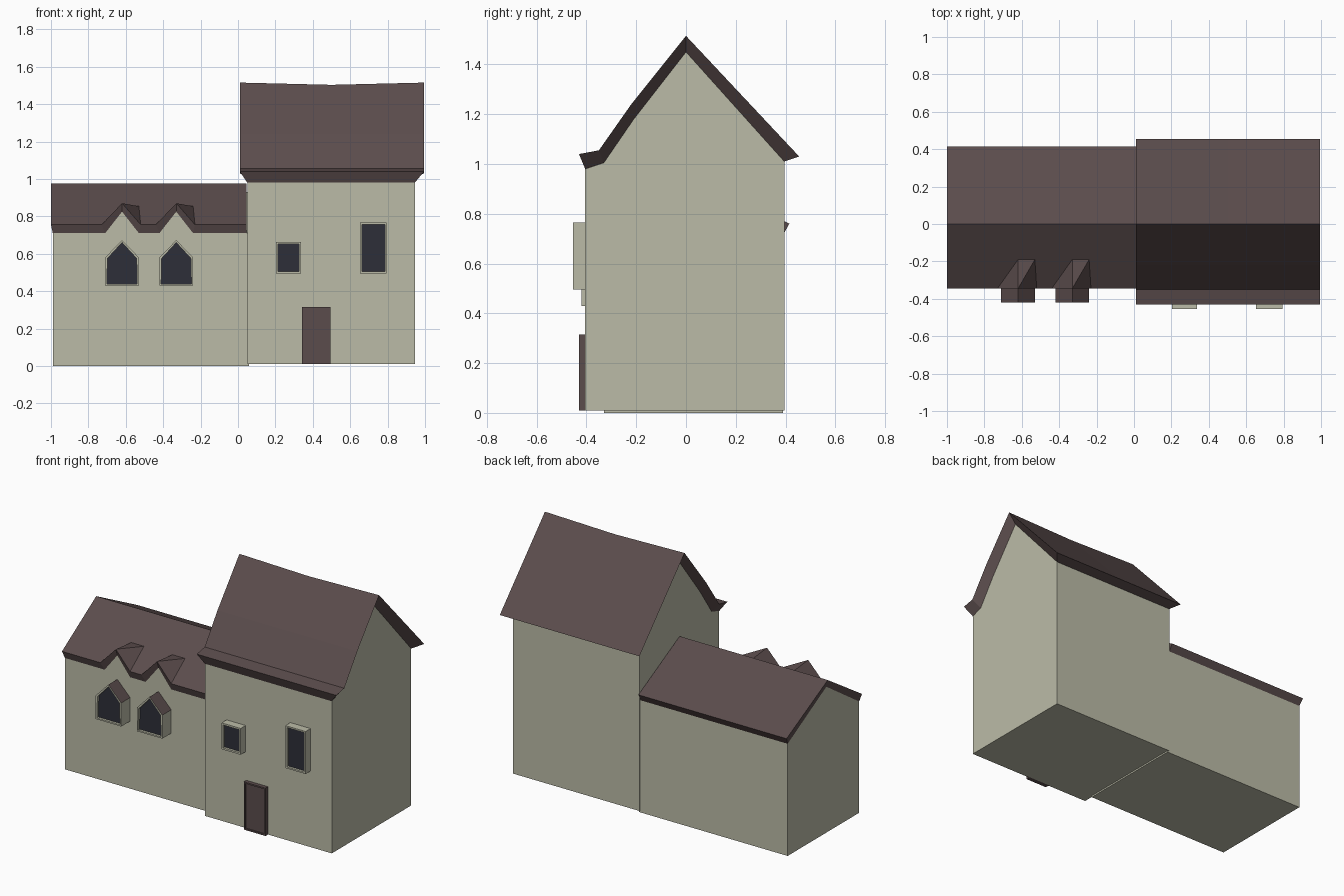
import bpy, bmesh
from mathutils import Vector

cube = bpy.data.objects.get("Cube")
if cube:
    bpy.data.objects.remove(cube, do_unlink=True)


def material(name, rgb):
    m = bpy.data.materials.new(name)
    m.use_nodes = True
    m.diffuse_color = (*rgb, 1)
    m.node_tree.nodes["Principled BSDF"].inputs["Base Color"].default_value = (*rgb, 1)
    return m


PLASTER = material("pale plaster", (0.50, 0.50, 0.39))
ROOF = material("brown roof", (0.105, 0.073, 0.073))
GLASS = material("dark glass", (0.026, 0.028, 0.040))


def finish(name, bm, *mats):
    bmesh.ops.remove_doubles(bm, verts=bm.verts, dist=0.0005)
    bmesh.ops.recalc_face_normals(bm, faces=bm.faces)
    mesh = bpy.data.meshes.new(name)
    bm.to_mesh(mesh)
    bm.free()
    for m in mats:
        mesh.materials.append(m)
    ob = bpy.data.objects.new(name, mesh)
    bpy.context.collection.objects.link(ob)
    return ob


def face(bm, *points):
    return bm.faces.new([bm.verts.new(p) for p in points])


def strip(bm, a, b):
    """Quads between two paths of equal length."""
    for i in range(len(a) - 1):
        face(bm, a[i], a[i + 1], b[i + 1], b[i])


def prism(bm, outline, offset):
    """Extrude a closed outline; returns the face at the starting side."""
    far = [Vector(p) + Vector(offset) for p in outline]
    near = face(bm, *outline)
    face(bm, *far)
    strip(bm, list(outline) + [outline[0]], far + [far[0]])
    return near


def section(x, profile):
    return [(x, y, z) for y, z in profile]


def walls(name, x0, x1, base, top):
    outline = [(top[0][0], base)] + top + [(top[-1][0], base)]
    bm = bmesh.new()
    prism(bm, section(x0, outline), (x1 - x0, 0, 0))
    finish(name, bm, PLASTER)


# Tall house: walls follow the underside of the roof
tall_under = [(-0.405, 0.98), (-0.33, 1.005), (-0.21, 1.18), (0, 1.45), (0.395, 1.01)]
tall_top = [(-0.43, 1.04), (-0.35, 1.055), (-0.22, 1.24), (0, 1.515), (0.455, 1.03)]
walls("tall_house_walls", 0.05, 0.945, 0.01, tall_under)

# Tall roof with bevelled edges and a slightly sagging ridge
bm = bmesh.new()
sagged = [(y, z - 0.012 if y == 0 else z) for y, z in tall_top]
outer = [section(0.01, tall_top), section(0.5, sagged), section(0.995, tall_top)]
inner = [section(0.05, tall_under), section(0.5, tall_under), section(0.945, tall_under)]
for i in range(2):
    strip(bm, outer[i], outer[i + 1])
    strip(bm, inner[i], inner[i + 1])
for i in (0, -1):
    strip(bm, outer[i], inner[i])
    strip(bm, [s[i] for s in outer], [s[i] for s in inner])
finish("tall_roof", bm, ROOF)

# Low wing walls
FRONT, EAVE, RIDGE = -0.33, -0.345, 0.975
low_under = [(FRONT, 0.71), (0, 0.93), (0.39, 0.715)]
low_top = [(EAVE, 0.755), (0, RIDGE), (0.415, 0.76)]
walls("low_wing_walls", -0.99, 0.06, 0.0, low_under)

# Low roof: the front eave climbs over two small dormers
L, R = -1.0, 0.045
BACK_Y = -0.19
back_z = RIDGE + (RIDGE - 0.755) * BACK_Y / -EAVE
dormers = (-0.62, -0.33)
bm = bmesh.new()
slope = [(R, 0, RIDGE), (L, 0, RIDGE), (L, EAVE, 0.755)]
eave_line, wall_line = [(L, EAVE, 0.755)], [(-0.99, FRONT, 0.71)]
for cx in dormers:
    left, peak, right = [(cx + dx, EAVE, z) for dx, z in ((-0.11, 0.755), (0, 0.87), (0.1, 0.755))]
    rear_a, rear_b = (cx, BACK_Y, back_z), (cx + 0.09, BACK_Y, back_z)
    slope += [left, rear_a, rear_b, right]
    eave_line += [left, peak, right]
    wall_line += [(cx - 0.09, FRONT, 0.71), (cx, FRONT, 0.825), (cx + 0.09, FRONT, 0.71)]
    face(bm, left, peak, rear_a)
    face(bm, peak, rear_b, rear_a)
    face(bm, peak, right, rear_b)
eave_line.append((R, EAVE, 0.755))
wall_line.append((R, FRONT, 0.71))
face(bm, *slope, (R, EAVE, 0.755))
strip(bm, eave_line, wall_line)
ends = [section(L, low_top), section(R, low_top)]
unders = [section(-0.99, low_under), section(R, low_under)]
strip(bm, ends[0][1:], ends[1][1:])
strip(bm, [e[2] for e in ends], [u[2] for u in unders])
for e, u in zip(ends, unders):
    strip(bm, e, u)
finish("low_roof", bm, ROOF)

# Plaster gables under the dormers
for cx, side in zip(dormers, ("right", "left")):
    bm = bmesh.new()
    prism(bm, [(cx - 0.09, FRONT, 0.71), (cx, FRONT, 0.825), (cx + 0.09, FRONT, 0.71)], (0, 0.01, 0))
    finish(f"{side}_dormer_gable", bm, PLASTER)


def panelled(name, outline, y0, y1, rim, sunk, mats, roofed=False):
    """Box standing out from the wall with a recessed panel in its front."""
    bm = bmesh.new()
    prism(bm, [(x, y0, z) for x, z in outline], (0, y1 - y0, 0))
    bmesh.ops.remove_doubles(bm, verts=bm.verts, dist=0.0005)
    bmesh.ops.recalc_face_normals(bm, faces=bm.faces)
    if roofed:
        for f in bm.faces:
            f.material_index = 2 if f.normal.z > 0.3 else 0
    front = min(bm.faces, key=lambda f: f.calc_center_median().y)
    bmesh.ops.inset_region(bm, faces=[front], thickness=rim)
    recess = bmesh.ops.extrude_face_region(bm, geom=[front])["geom"]
    bmesh.ops.delete(bm, geom=[front], context="FACES_ONLY")
    bmesh.ops.translate(bm, vec=(0, sunk, 0), verts=[v for v in recess if isinstance(v, bmesh.types.BMVert)])
    for f in recess:
        if isinstance(f, bmesh.types.BMFace):
            f.material_index = 1
    finish(name, bm, *mats)


def rect(x0, x1, z0, z1):
    return [(x0, z0), (x1, z0), (x1, z1), (x0, z1)]


# Pointed windows on the low wing
for cx, side in zip(dormers, ("right", "left")):
    shape = [(cx - 0.09, 0.43), (cx + 0.09, 0.43), (cx + 0.09, 0.58), (cx, 0.673), (cx - 0.09, 0.58)]
    panelled(f"{side}_pointed_window", shape, -0.42, FRONT + 0.01, 0.013, 0.015,
             (PLASTER, GLASS, ROOF), roofed=True)

# Square windows and door on the tall house
panelled("small_window", rect(0.203, 0.337, 0.495, 0.663), -0.455, -0.40, 0.016, 0.015, (PLASTER, GLASS))
panelled("tall_window", rect(0.653, 0.795, 0.495, 0.766), -0.455, -0.40, 0.014, 0.015, (PLASTER, GLASS))
panelled("front_door", rect(0.342, 0.495, 0.01, 0.315), -0.43, -0.40, 0.013, 0.008, (ROOF, ROOF))
